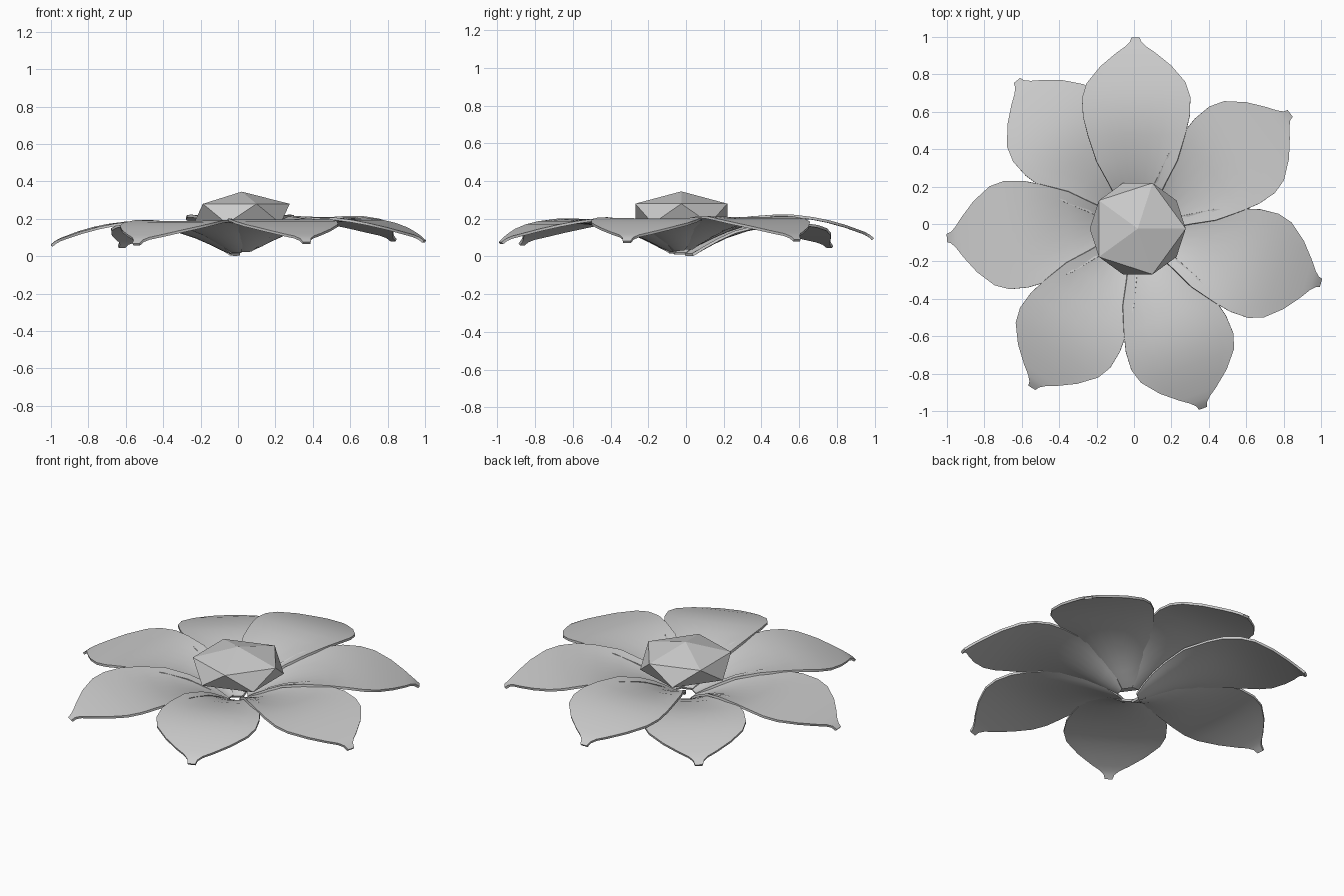
import bpy
import bmesh
import math
from mathutils import Matrix, Vector

cube = bpy.data.objects.get("Cube")
if cube:
    bpy.data.objects.remove(cube, do_unlink=True)

CENTRE = Vector((0.02, -0.025, 0))
COLUMNS = 8

grey = bpy.data.materials.new("light grey")
grey.use_nodes = True
colour = (0.6, 0.6, 0.6, 1)
grey.diffuse_color = colour
grey.node_tree.nodes["Principled BSDF"].inputs["Base Color"].default_value = colour

# Petal cross-sections: distance from the centre, half width, height, edge lift
SECTIONS = [
    (0.05, 0.03, 0.015, 0), (0.10, 0.07, 0.035, 0.02), (0.16, 0.11, 0.065, 0.03),
    (0.24, 0.15, 0.10, 0.035), (0.36, 0.215, 0.14, 0.03), (0.50, 0.26, 0.165, 0.015),
    (0.60, 0.285, 0.174, 0.005), (0.70, 0.29, 0.166, 0), (0.78, 0.265, 0.15, 0),
    (0.87, 0.19, 0.125, 0), (0.94, 0.105, 0.10, 0), (0.975, 0.055, 0.087, 0),
    (1.00, 0.03, 0.073, 0), (1.022, 0.022, 0.055, 0),
]


def add_object(name, bm):
    mesh = bpy.data.meshes.new(name)
    bm.to_mesh(mesh)
    bm.free()
    mesh.materials.append(grey)
    obj = bpy.data.objects.new(name, mesh)
    bpy.context.collection.objects.link(obj)
    return obj


def add_petal(index):
    bm = bmesh.new()
    rows = []
    for r, half, z, lift in SECTIONS:
        sides = [2 * c / COLUMNS - 1 for c in range(COLUMNS + 1)]
        rows.append([bm.verts.new((r, s * half, z + lift * s * s)) for s in sides])
    for a, b in zip(rows, rows[1:]):
        for c in range(COLUMNS):
            bm.faces.new((a[c], b[c], b[c + 1], a[c + 1]))
    obj = add_object(f"petal_{index + 1}", bm)
    # Each petal is turned on from the last and sits a little higher
    obj.location = CENTRE + Vector((0, 0, 0.007 * index))
    obj.rotation_euler.z = math.radians(129.2 + 53.58 * index)
    solid = obj.modifiers.new("thickness", "SOLIDIFY")
    solid.thickness = 0.014
    solid.offset = -1
    bpy.ops.object.select_all(action="DESELECT")
    obj.select_set(True)
    bpy.context.view_layer.objects.active = obj
    bpy.ops.object.modifier_apply(modifier=solid.name)
    bpy.ops.object.shade_smooth_by_angle(angle=math.radians(40))


for i in range(7):
    add_petal(i)

# Faceted flower centre
bm = bmesh.new()
bmesh.ops.create_icosphere(bm, subdivisions=1, radius=1,
                           matrix=Matrix.Diagonal((0.287, 0.287, 0.118, 1)))
core = add_object("flower_centre", bm)
core.location = CENTRE + Vector((0, 0, 0.227))
